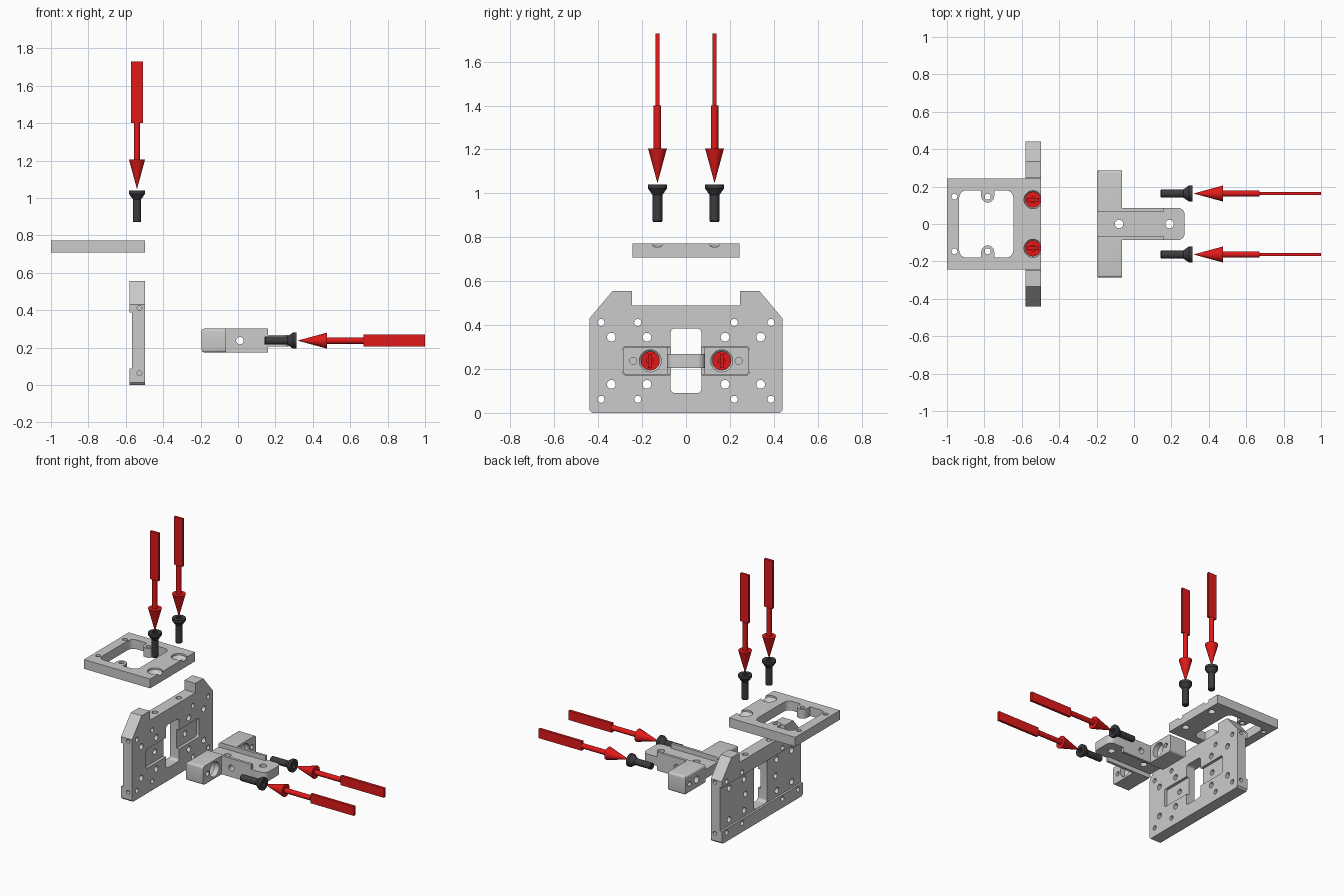
import bpy, bmesh
from math import cos, sin, pi
from mathutils import Vector, Matrix

if "Cube" in bpy.data.objects:
    bpy.data.objects.remove(bpy.data.objects["Cube"])


def finish(bm, name):
    bmesh.ops.remove_doubles(bm, verts=bm.verts, dist=1e-5)
    bmesh.ops.recalc_face_normals(bm, faces=bm.faces)
    me = bpy.data.meshes.new(name)
    bm.to_mesh(me)
    bm.free()
    ob = bpy.data.objects.new(name, me)
    bpy.context.collection.objects.link(ob)
    return ob


def prism(name, pts, axis, a, b):
    """Extrude a 2D outline along x (points are y,z) or z (points are x,y)."""
    place = (lambda p, t: (t, p[0], p[1])) if axis == 'x' else (lambda p, t: (p[0], p[1], t))
    bm = bmesh.new()
    lo = [bm.verts.new(place(p, a)) for p in pts]
    hi = [bm.verts.new(place(p, b)) for p in pts]
    bm.faces.new(lo)
    bm.faces.new(hi)
    for i in range(len(pts)):
        j = (i + 1) % len(pts)
        bm.faces.new((lo[i], lo[j], hi[j], hi[i]))
    return finish(bm, name)


def lathe(name, profile, origin, direction, n=32):
    """Revolve (radius, distance) points round an axis."""
    rot = Vector((0, 0, 1)).rotation_difference(Vector(direction)).to_matrix().to_4x4()
    bm = bmesh.new()
    rings = [[bm.verts.new((r * cos(2 * pi * k / n), r * sin(2 * pi * k / n), t))
              for k in range(n)] for r, t in profile]
    for p, q in zip(rings, rings[1:]):
        for k in range(n):
            m = (k + 1) % n
            bm.faces.new((p[k], p[m], q[m], q[k]))
    bm.faces.new(rings[0][::-1])
    bm.faces.new(rings[-1])
    bm.transform(Matrix.Translation(origin) @ rot)
    return finish(bm, name)


def hole(r, origin, direction, depth, n=24):
    return lathe("cutter", [(r, 0), (r, depth)], origin, direction, n)


def arc(cx, cy, r, a0, a1, n=6):
    return [(cx + r * cos((a0 + (a1 - a0) * i / n) * pi / 180),
             cy + r * sin((a0 + (a1 - a0) * i / n) * pi / 180)) for i in range(n + 1)]


def rounded(x0, x1, y0, y1, r):
    return (arc(x1 - r, y0 + r, r, -90, 0) + arc(x1 - r, y1 - r, r, 0, 90)
            + arc(x0 + r, y1 - r, r, 90, 180) + arc(x0 + r, y0 + r, r, 180, 270))


def cut(ob, cutters):
    for c in cutters:
        mod = ob.modifiers.new("cut", 'BOOLEAN')
        mod.operation, mod.solver, mod.object = 'DIFFERENCE', 'EXACT', c
    dg = bpy.context.evaluated_depsgraph_get()
    me = bpy.data.meshes.new_from_object(ob.evaluated_get(dg))
    ob.modifiers.clear()
    ob.data = me
    for c in cutters:
        bpy.data.objects.remove(c)


def material(name, rgb):
    m = bpy.data.materials.new(name)
    m.diffuse_color = (*rgb, 1)
    m.use_nodes = True
    m.node_tree.nodes["Principled BSDF"].inputs["Base Color"].default_value = m.diffuse_color
    return m


red = material("red", (0.75, 0.01, 0.01))
dark = material("dark_steel", (0.045, 0.045, 0.05))
SX, SZ = 0.163, 0.237    # side screw y and z
TX, TY = -0.54, 0.13     # top screw x and y

# Upright mounting plate
half = [(0.44, 0.012), (0.44, 0.43), (0.335, 0.555), (0.247, 0.555), (0.247, 0.49)]
plate = prism("upright_plate", [(0.428, 0)] + half + [(-y, z) for y, z in half[::-1]]
              + [(-0.428, 0)], 'x', -0.58, -0.497)
cs = [prism("cutter", rounded(-0.07, 0.07, 0.09, 0.385, 0.02), 'x', -0.7, -0.4),
      prism("cutter", [(-0.6, 0.088), (0.6, 0.088), (0.6, 0.387), (-0.6, 0.387)],
            'x', -0.7, -0.566)]
for s in (-1, 1):
    a, b = sorted((s * 0.06, s * 0.288))
    cs.append(prism("cutter", rounded(a, b, 0.172, 0.303, 0.015), 'x', -0.517, -0.4))
    for y in (0.22, 0.387):
        cs += [hole(0.016, (-0.7, s * y, z), (1, 0, 0), 0.3) for z in (0.062, 0.412)]
    for y in (0.178, 0.34):
        cs += [hole(0.02, (-0.7, s * y, z), (1, 0, 0), 0.3) for z in (0.13, 0.345)]
    cs.append(hole(0.019, (-0.7, s * SX, SZ), (1, 0, 0), 0.3))
    cs.append(hole(0.019, (TX, s * TY, 0.39), (0, 0, 1), 0.2))
    cs += [hole(0.013, (-0.527, s * 0.413, z), (0, s, 0), 0.1) for z in (0.062, 0.412)]
cut(plate, cs)

# Top frame plate with window, inner lugs and countersinks
frame = prism("top_frame", [(-1, -0.243), (-0.497, -0.243), (-0.497, 0.243), (-1, 0.243)],
              'z', 0.708, 0.772)
lug, lr = -0.782, 0.035
window = (arc(-0.685, -0.14, 0.04, -90, 0) + arc(-0.685, 0.14, 0.04, 0, 90)
          + [(lug + lr, 0.18)] + arc(lug, 0.15, lr, 0, -180, 12) + [(lug - lr, 0.18)]
          + arc(-0.895, 0.14, 0.04, 90, 180) + arc(-0.895, -0.14, 0.04, 180, 270)
          + [(lug - lr, -0.18)] + arc(lug, -0.15, lr, 180, 0, 12) + [(lug + lr, -0.18)])
cs = [prism("cutter", window, 'z', 0.6, 0.9)]
for s in (-1, 1):
    cs += [hole(0.016, (x, s * 0.146, 0.6), (0, 0, 1), 0.3) for x in (-0.96, lug)]
    cs.append(lathe("cutter", [(0.023, 0.6), (0.023, 0.735), (0.048, 0.76), (0.048, 0.85)],
                    (TX, s * TY, 0), (0, 0, 1)))
cut(frame, cs)

# T-shaped bracket: outer ends rounded, channel above and below the web
side = [(-0.064, 0.086), (-0.064, 0.286), (-0.195, 0.286)]
outline = (arc(0.235, -0.051, 0.035, -90, 0) + arc(0.235, 0.051, 0.035, 0, 90)
           + side + [(x, -y) for x, y in side[::-1]])
bracket = prism("t_bracket", outline, 'z', 0.174, 0.301)
bm = bmesh.new()
bm.from_mesh(bracket.data)
ends = [e for e in bm.edges if all(abs(v.co.y) > 0.28 for v in e.verts)
        and abs(e.verts[0].co.z - e.verts[1].co.z) < 1e-4]
bmesh.ops.bevel(bm, geom=ends, offset=0.015, segments=4, affect='EDGES', profile=0.5)
bm.to_mesh(bracket.data)
bm.free()
channel = [(-0.3, -0.068), (0.16, -0.068), (0.16, -0.2), (0.4, -0.2),
           (0.4, 0.2), (0.16, 0.2), (0.16, 0.068), (-0.3, 0.068)]
cs = [prism("cutter", channel, 'z', 0.1, 0.205), prism("cutter", channel, 'z', 0.268, 0.4)]
cs += [hole(0.023, (x, 0, 0.1), (0, 0, 1), 0.3) for x in (-0.08, 0.19)]
cs.append(hole(0.02, (0.01, -0.2, SZ), (0, 1, 0), 0.4))
for s in (-1, 1):
    cs.append(hole(0.016, (-0.3, s * 0.24, SZ), (1, 0, 0), 0.4))
    cs.append(lathe("cutter", [(0.024, -0.3), (0.024, -0.13), (0.05, -0.1), (0.05, 0.05)],
                    (0, s * SX, SZ), (1, 0, 0)))
cut(bracket, cs)

# Countersunk screws, arrows and plain blank tags; each set points along its axis
for s, side_name in ((-1, "front"), (1, "back")):
    for kind, tip, d in (("side", (0.142, s * SX, SZ), (1, 0, 0)),
                         ("top", (TX, s * TY, 0.87), (0, 0, 1))):
        tip, dv = Vector(tip), Vector(d)
        screw = lathe(f"{kind}_screw_{side_name}",
                      [(0.019, 0), (0.022, 0.004), (0.022, 0.122), (0.043, 0.152), (0.043, 0.17)],
                      tip, d)
        cut(screw, [hole(0.02, tip + dv * 0.135, d, 0.1, 6)])
        screw.data.materials.clear()
        screw.data.materials.append(dark)
        arrow = lathe(f"{kind}_arrow_{side_name}",
                      [(0.0005, 0.178), (0.043, 0.335), (0.017, 0.335), (0.017, 0.53)], tip, d)
        arrow.data.materials.append(red)
        c = tip + dv * 0.53
        length = 0.328
        if kind == "side":
            tag = prism(f"side_tag_{side_name}", [(c.y - 0.009, SZ - 0.032), (c.y + 0.009, SZ - 0.032),
                        (c.y + 0.009, SZ + 0.032), (c.y - 0.009, SZ + 0.032)], 'x', c.x, 1.0)
        else:
            tag = prism(f"top_tag_{side_name}", [(c.x - 0.032, c.y - 0.009), (c.x + 0.032, c.y - 0.009),
                        (c.x + 0.032, c.y + 0.009), (c.x - 0.032, c.y + 0.009)], 'z', c.z, c.z + length)
        tag.data.materials.append(red)

# Smooth round surfaces, keep edges sharp
for ob in bpy.context.collection.objects:
    ob.select_set(True)
    bpy.context.view_layer.objects.active = ob
bpy.ops.object.shade_smooth_by_angle(angle=0.52)
